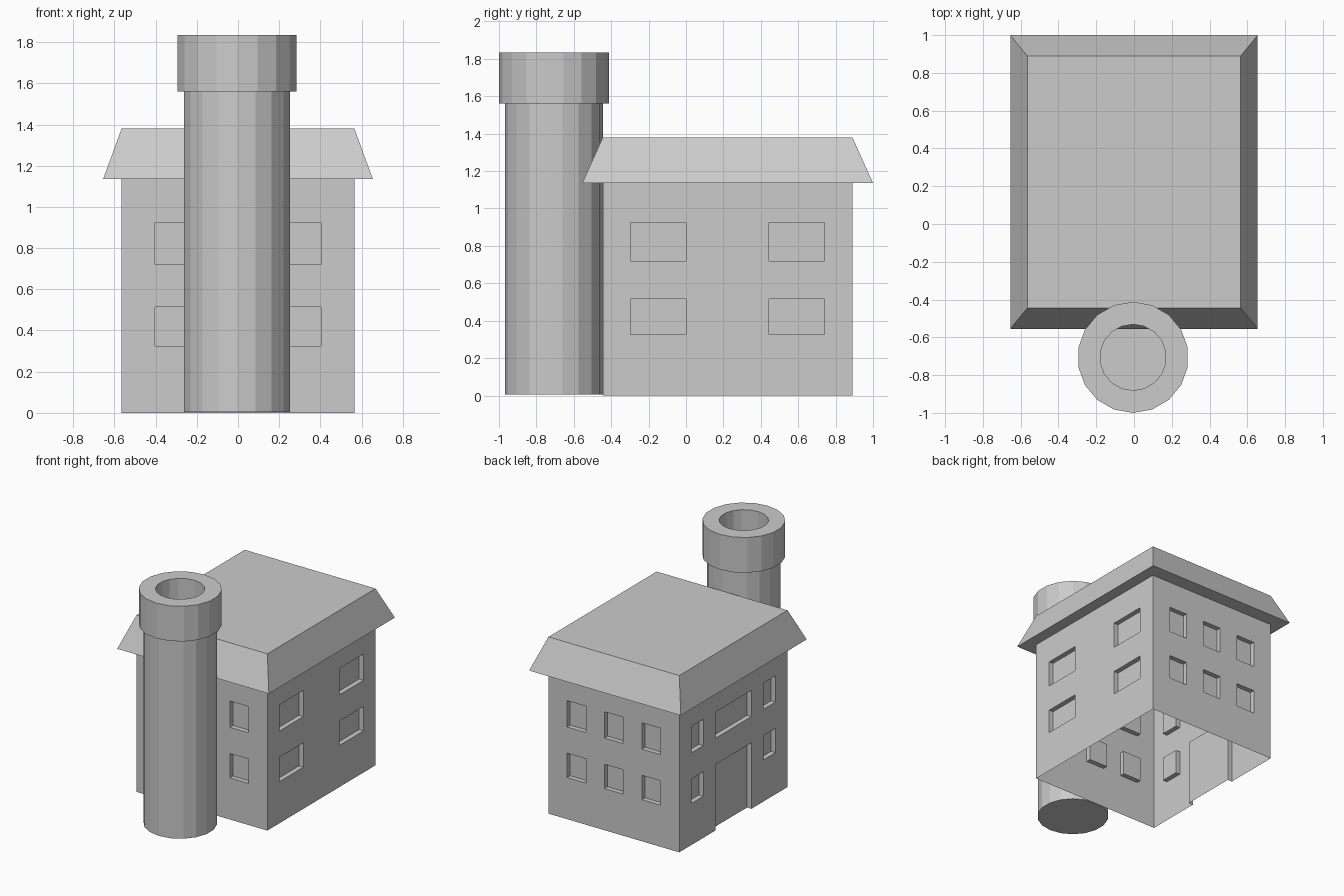
import bpy, bmesh, math
from mathutils import Vector

if "Cube" in bpy.data.objects:
    bpy.data.objects.remove(bpy.data.objects["Cube"])

X, Y0, Y1, WALL_H, DEPTH = 0.565, -0.445, 0.89, 1.135, 0.038
ZS = [0, 0.325, 0.515, 0.72, 0.925, WALL_H]


def finish(bm, name):
    bmesh.ops.remove_doubles(bm, verts=bm.verts, dist=1e-5)
    bmesh.ops.recalc_face_normals(bm, faces=bm.faces)
    mesh = bpy.data.meshes.new(name)
    bm.to_mesh(mesh)
    bm.free()
    obj = bpy.data.objects.new(name, mesh)
    bpy.context.collection.objects.link(obj)
    return obj


def wall(bm, start, end, columns, openings):
    """Thin wall split in a grid; openings (col0, col1, row0, row1) are recessed."""
    a, b = Vector((*start, 0)), Vector((*end, 0))
    inward = Vector((0, 0, 1)).cross((b - a).normalized()) * DEPTH

    def pt(i, j, inner=False):
        p = a.lerp(b, i / columns) + Vector((0, 0, ZS[j]))
        return bm.verts.new(p + inward if inner else p)

    for i in range(columns):
        for j in range(len(ZS) - 1):
            if not any(o[0] <= i < o[1] and o[2] <= j < o[3] for o in openings):
                bm.faces.new([pt(i, j), pt(i + 1, j), pt(i + 1, j + 1), pt(i, j + 1)])
    for i0, i1, j0, j1 in openings:
        ring = [(i0, j0)] + [(i, j0) for i in range(i0 + 1, i1)]
        ring += [(i1, j) for j in range(j0, j1)]
        ring += [(i, j1) for i in range(i1, i0, -1)]
        ring += [(i0, j) for j in range(j1, j0, -1)]
        bm.faces.new([pt(i, j, True) for i, j in ring])
        for p, q in zip(ring, ring[1:] + ring[:1]):
            if p[1] == q[1] == 0:      # the door has no sill
                continue
            bm.faces.new([pt(*p), pt(*q), pt(*q, True), pt(*p, True)])


def rows(cols):
    return [(c0, c1, j, j + 1) for c0, c1 in cols for j in (1, 3)]


# House walls: open underneath, windows and door pressed inward
bm = bmesh.new()
three = rows([(1, 2), (3, 4), (5, 6)])
wall(bm, (-X, Y0), (X, Y0), 7, three)                       # front
wall(bm, (X, Y0), (X, Y1), 9, rows([(1, 3), (6, 8)]))       # right
wall(bm, (X, Y1), (-X, Y1), 7, three)                       # back
wall(bm, (-X, Y1), (-X, Y0), 9,
     rows([(1, 2), (7, 8)]) + [(3, 6, 3, 4), (3, 6, 0, 2)])  # left, with door
finish(bm, "house_walls")

# Roof: flat eave underside, sloping skirt, flat top
bm = bmesh.new()
rings = []
for x, y0, y1, z in [(X, Y0, Y1, WALL_H), (0.655, -0.555, 1.0, WALL_H), (X, Y0, Y1, 1.38)]:
    rings.append([bm.verts.new(p) for p in
                  [(-x, y0, z), (x, y0, z), (x, y1, z), (-x, y1, z)]])
for lo, hi in zip(rings, rings[1:]):
    for k in range(4):
        n = (k + 1) % 4
        bm.faces.new([lo[k], lo[n], hi[n], hi[k]])
bm.faces.new(rings[-1])
finish(bm, "roof")

# Chimney tower: 18-sided shaft, wider collar, deep flue
SIDES = 18
profile = [(0.261, 0.005), (0.261, 1.56), (0.294, 1.56), (0.294, 1.835),
           (0.175, 1.835), (0.175, 0.6)]
bm = bmesh.new()
rings = []
for r, z in profile:
    rings.append([bm.verts.new((-0.005 + r * math.sin(2 * math.pi * k / SIDES),
                                -0.706 - r * math.cos(2 * math.pi * k / SIDES), z))
                  for k in range(SIDES)])
for lo, hi in zip(rings, rings[1:]):
    for k in range(SIDES):
        n = (k + 1) % SIDES
        bm.faces.new([lo[k], lo[n], hi[n], hi[k]])
bm.faces.new(rings[0][::-1])
bm.faces.new(rings[-1])
finish(bm, "chimney")
